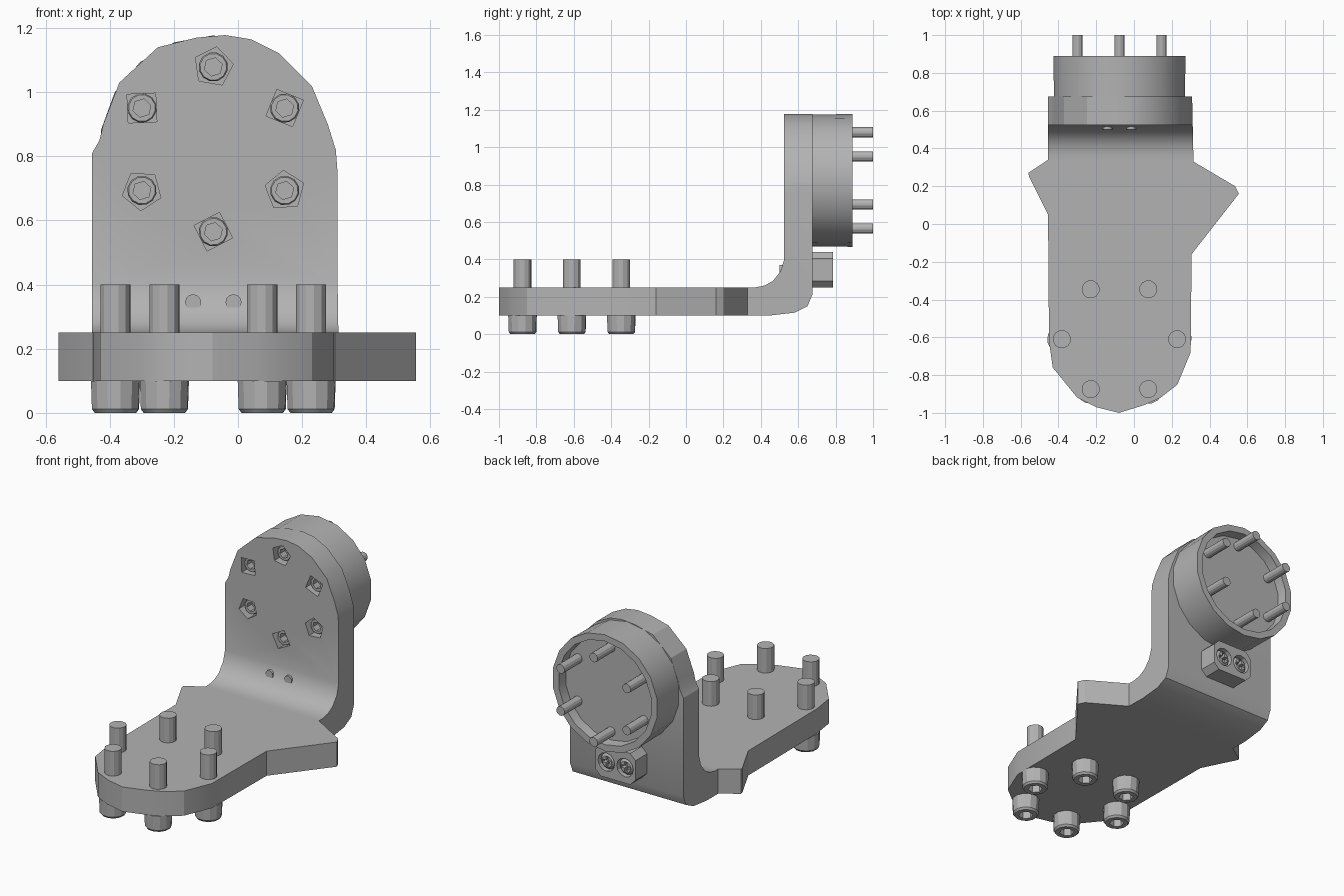
import bpy, bmesh
from math import pi, cos, sin, radians
from mathutils import Vector

if "Cube" in bpy.data.objects:
    bpy.data.objects.remove(bpy.data.objects["Cube"])

grey = bpy.data.materials.new("machined_grey")
grey.use_nodes = True
grey.diffuse_color = (0.45, 0.45, 0.45, 1)
grey.node_tree.nodes["Principled BSDF"].inputs["Base Color"].default_value = (0.45, 0.45, 0.45, 1)

CX = -0.077  # symmetry line of both bolt rings


def place(axis, a, b, h):
    """Put a flat point (a, b) at height h along the given axis."""
    return {"x": (h, a, b), "y": (a, h, b), "z": (a, b, h)}[axis]


def from_rings(name, rings):
    bm = bmesh.new()
    loops = [[bm.verts.new(p) for p in ring] for ring in rings]
    for low, high in zip(loops, loops[1:]):
        for i in range(len(low)):
            j = (i + 1) % len(low)
            bm.faces.new((low[i], low[j], high[j], high[i]))
    bm.faces.new(loops[0][::-1])
    bm.faces.new(loops[-1])
    bmesh.ops.recalc_face_normals(bm, faces=bm.faces)
    mesh = bpy.data.meshes.new(name)
    bm.to_mesh(mesh)
    bm.free()
    mesh.materials.append(grey)
    obj = bpy.data.objects.new(name, mesh)
    bpy.context.collection.objects.link(obj)
    return obj


def prism(name, outline, axis, low, high):
    return from_rings(name, [[place(axis, a, b, h) for a, b in outline] for h in (low, high)])


def lathe(name, profile, sides, centre, axis, turn=0.0, hex_rings=0):
    """Spin (radius, height) pairs; the first hex_rings rings are hexagons (12 sides)."""
    rings = []
    for k, (r, h) in enumerate(profile):
        ring = []
        for i in range(sides):
            t = turn + 2 * pi * i / sides
            rr = r * cos(pi / 6) if k < hex_rings and i % 2 else r
            ring.append(place(axis, centre[0] + rr * cos(t), centre[1] + rr * sin(t), h))
        rings.append(ring)
    return from_rings(name, rings)


def cut(target, cutter, operation="DIFFERENCE"):
    cutter.hide_render = True
    mod = target.modifiers.new("cut", "BOOLEAN")
    mod.operation, mod.object, mod.solver = operation, cutter, "EXACT"
    bpy.context.view_layer.objects.active = target
    bpy.ops.object.modifier_apply(modifier=mod.name)
    bpy.data.objects.remove(cutter)


def smooth(obj, angle=25):
    bpy.ops.object.select_all(action="DESELECT")
    obj.select_set(True)
    bpy.context.view_layer.objects.active = obj
    bpy.ops.object.shade_smooth_by_angle(angle=radians(angle))


def ring_points(cx, cy, radius, start):
    return [(cx + radius * cos(start + i * pi / 3), cy + radius * sin(start + i * pi / 3)) for i in range(6)]


# Bent bracket: L section trimmed by the plan outline and the arched front outline
section = [(-1.1, 0.1), (0.45, 0.1), (0.58, 0.115), (0.65, 0.15), (0.675, 0.21), (0.675, 1.3),
           (0.525, 1.3), (0.525, 0.4), (0.505, 0.335), (0.465, 0.285), (0.42, 0.26), (0.37, 0.25), (-1.1, 0.25)]
bracket = prism("bent_bracket", section, "x", -0.8, 0.8)

plan = [(-0.455, 0.8), (-0.455, 0.34), (-0.56, 0.27), (-0.555, 0.25), (-0.455, 0.05), (-0.45, -0.62),
        (-0.43, -0.76), (-0.3, -0.92), (-0.2, -0.97), (-0.08, -1.0), (0.05, -0.96), (0.14, -0.92),
        (0.23, -0.85), (0.3, -0.68), (0.305, -0.16), (0.555, 0.16), (0.535, 0.2), (0.315, 0.33), (0.305, 0.8)]
cut(bracket, prism("plan_cutter", plan, "z", -0.2, 1.5), "INTERSECT")

arch = [(-0.7, 0), (0.7, 0), (0.7, 0.5), (0.33, 0.5), (0.305, 0.82), (0.28, 0.9), (0.23, 1.02), (0.13, 1.12),
        (0.04, 1.165), (-0.04, 1.178), (-0.13, 1.17), (-0.25, 1.14), (-0.37, 1.03), (-0.42, 0.9),
        (-0.432, 0.85), (-0.455, 0.81), (-0.49, 0.5), (-0.7, 0.5)]
cut(bracket, prism("arch_cutter", arch, "y", -1.3, 1.0), "INTERSECT")

# Faceted pockets around the upright bolts
disc_ring = ring_points(CX, 0.822, 0.257, pi / 6)
for i, point in enumerate(disc_ring):
    cut(bracket, lathe("pocket_cutter", [(0.063, 0.4), (0.063, 0.62)], 4 + i % 2, point, "y", 0.4 + i))
smooth(bracket)

# Round flange with a shallow recess on its back
flange = lathe("round_flange", [(0.352, 0.67), (0.355, 0.89), (0.315, 0.89), (0.31, 0.83)],
               18, (CX, 0.822), "y", pi / 18)
smooth(flange)

# Socket bolts through the flange
for i, point in enumerate(disc_ring):
    profile = [(0.029, 0.6), (0.029, 0.552), (0.042, 0.552), (0.046, 0.56),
               (0.046, 0.64), (0.028, 0.64), (0.028, 1.0)]
    smooth(lathe(f"flange_bolt_{i + 1}", profile, 12, point, "y", 0.3, hex_rings=2))

# Socket bolts through the foot, heads underneath
for i, point in enumerate(ring_points(CX, -0.61, 0.305, 0)):
    profile = [(0.042, 0.055), (0.042, 0.0), (0.066, 0.0), (0.075, 0.012),
               (0.078, 0.1), (0.048, 0.1), (0.048, 0.4)]
    smooth(lathe(f"foot_bolt_{i + 1}", profile, 12, point, "z", 0.2, hex_rings=2))

# Small chamfered block under the flange
lug = [(-0.175, 0.25), (0.025, 0.25), (0.06, 0.285), (0.06, 0.405), (0.025, 0.44),
       (-0.175, 0.44), (-0.21, 0.405), (-0.21, 0.285)]
block = prism("screw_block", lug, "y", 0.67, 0.787)
screw_centres = [(CX + side * 0.063, 0.345) for side in (-1, 1)]
for centre in screw_centres:
    cut(block, lathe("bore_cutter", [(0.056, 0.74), (0.056, 0.9)], 12, centre, "y"))
smooth(block)

# Cross-slotted screws in the block, tips showing on the front of the bracket
for i, (x, z) in enumerate(screw_centres):
    screw = lathe(f"block_screw_{i + 1}", [(0.025, 0.5), (0.025, 0.7), (0.05, 0.7), (0.05, 0.765), (0.035, 0.78)],
                  12, (x, z), "y")
    for w, h in ((0.03, 0.008), (0.008, 0.03)):
        slot = [(x - w, z - h), (x + w, z - h), (x + w, z + h), (x - w, z + h)]
        cut(screw, prism("slot_cutter", slot, "y", 0.75, 0.9))
    smooth(screw)
